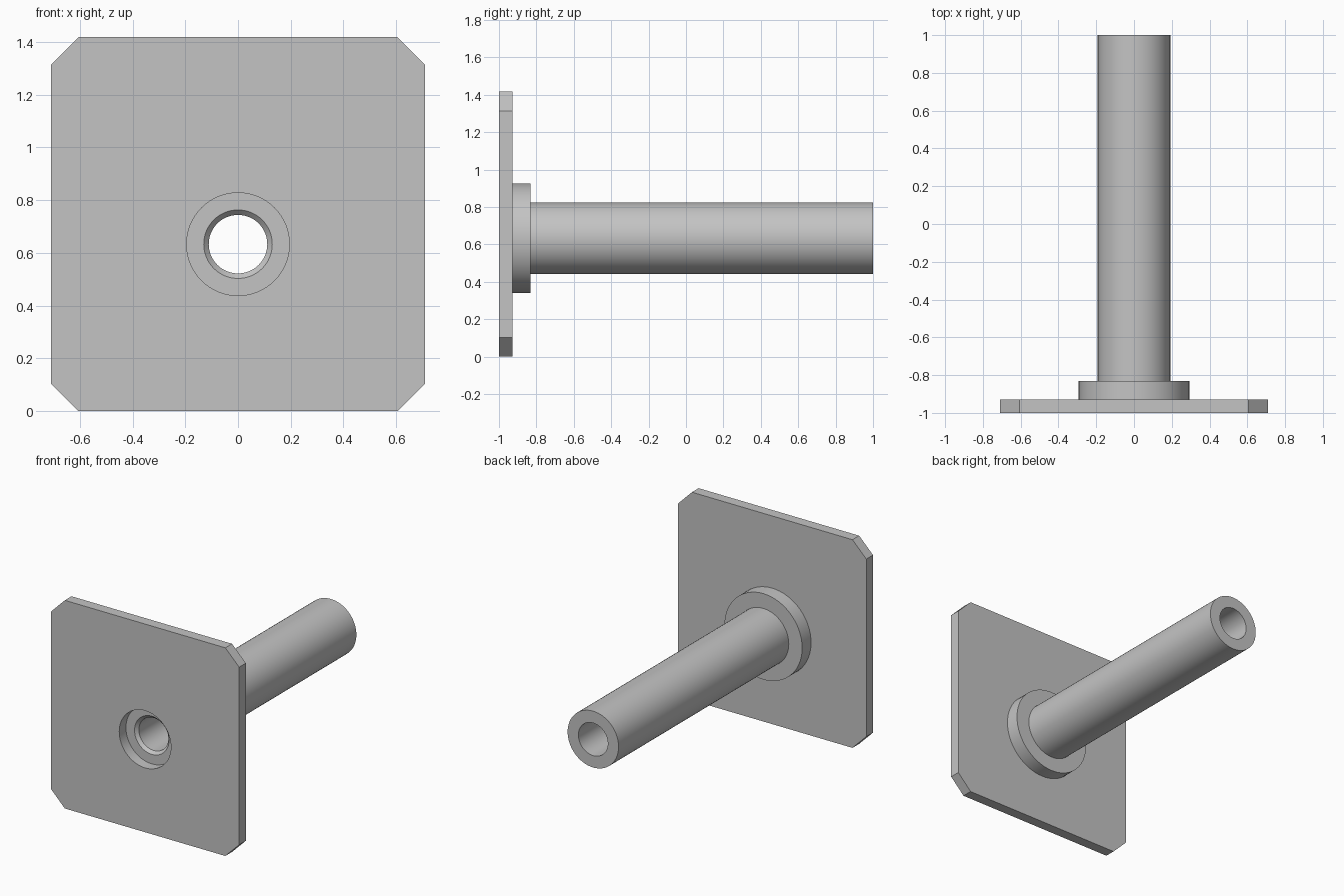
import bpy
import bmesh
import math

SEGMENTS = 64
AXIS_Z = 0.633            # height of the tube axis
FRONT, PLATE_BACK, COLLAR_BACK, TUBE_END = -1.0, -0.928, -0.832, 1.0
HALF, CHAMFER = 0.709, 0.104
RECESS_R = 0.195

cube = bpy.data.objects.get("Cube")
if cube:
    bpy.data.objects.remove(cube, do_unlink=True)

steel = bpy.data.materials.new("plain_grey")
steel.use_nodes = True
grey = (0.55, 0.55, 0.55, 1.0)
steel.diffuse_color = grey
steel.node_tree.nodes["Principled BSDF"].inputs["Base Color"].default_value = grey


def ring(bm, radius, y):
    """Circle of vertices around the tube axis."""
    angles = [math.tau * i / SEGMENTS for i in range(SEGMENTS)]
    return [bm.verts.new((radius * math.cos(a), y, AXIS_Z + radius * math.sin(a)))
            for a in angles]


def finish(bm, name):
    bmesh.ops.recalc_face_normals(bm, faces=bm.faces[:])
    mesh = bpy.data.meshes.new(name)
    bm.to_mesh(mesh)
    bm.free()
    mesh.materials.append(steel)
    obj = bpy.data.objects.new(name, mesh)
    bpy.context.collection.objects.link(obj)
    bpy.ops.object.select_all(action='DESELECT')
    obj.select_set(True)
    bpy.context.view_layer.objects.active = obj
    bpy.ops.object.shade_smooth_by_angle(angle=math.radians(30))
    return obj


# Mounting plate: square with clipped corners and a round hole
bm = bmesh.new()
inner = HALF - CHAMFER
corners = []
for sx, sz in ((1, 1), (-1, 1), (-1, -1), (1, -1)):
    pair = [(sx * HALF, sz * inner), (sx * inner, sz * HALF)]
    corners += pair if sx == sz else pair[::-1]
outline = [bm.verts.new((x, FRONT, z + HALF)) for x, z in corners]
edges = []
for loop in (outline, ring(bm, RECESS_R, FRONT)):
    edges += [bm.edges.new((v, loop[i - 1])) for i, v in enumerate(loop)]
bmesh.ops.triangle_fill(bm, edges=edges, use_beauty=True, normal=(0, -1, 0))
result = bmesh.ops.extrude_face_region(bm, geom=bm.faces[:], use_keep_orig=True)
back = [g for g in result["geom"] if isinstance(g, bmesh.types.BMVert)]
bmesh.ops.translate(bm, verts=back, vec=(0, PLATE_BACK - FRONT, 0))
finish(bm, "mounting_plate")

# Collar and hollow tube, turned as one profile with a chamfered bore mouth
profile = [
    (0.293, PLATE_BACK), (0.293, COLLAR_BACK),
    (0.192, COLLAR_BACK), (0.192, TUBE_END),
    (0.111, TUBE_END), (0.111, PLATE_BACK + 0.02),
    (0.130, PLATE_BACK),
]
bm = bmesh.new()
rings = [ring(bm, r, y) for r, y in profile]
for k, loop in enumerate(rings):
    prev = rings[k - 1]
    for i in range(SEGMENTS):
        bm.faces.new((prev[i - 1], prev[i], loop[i], loop[i - 1]))
finish(bm, "collared_tube")
